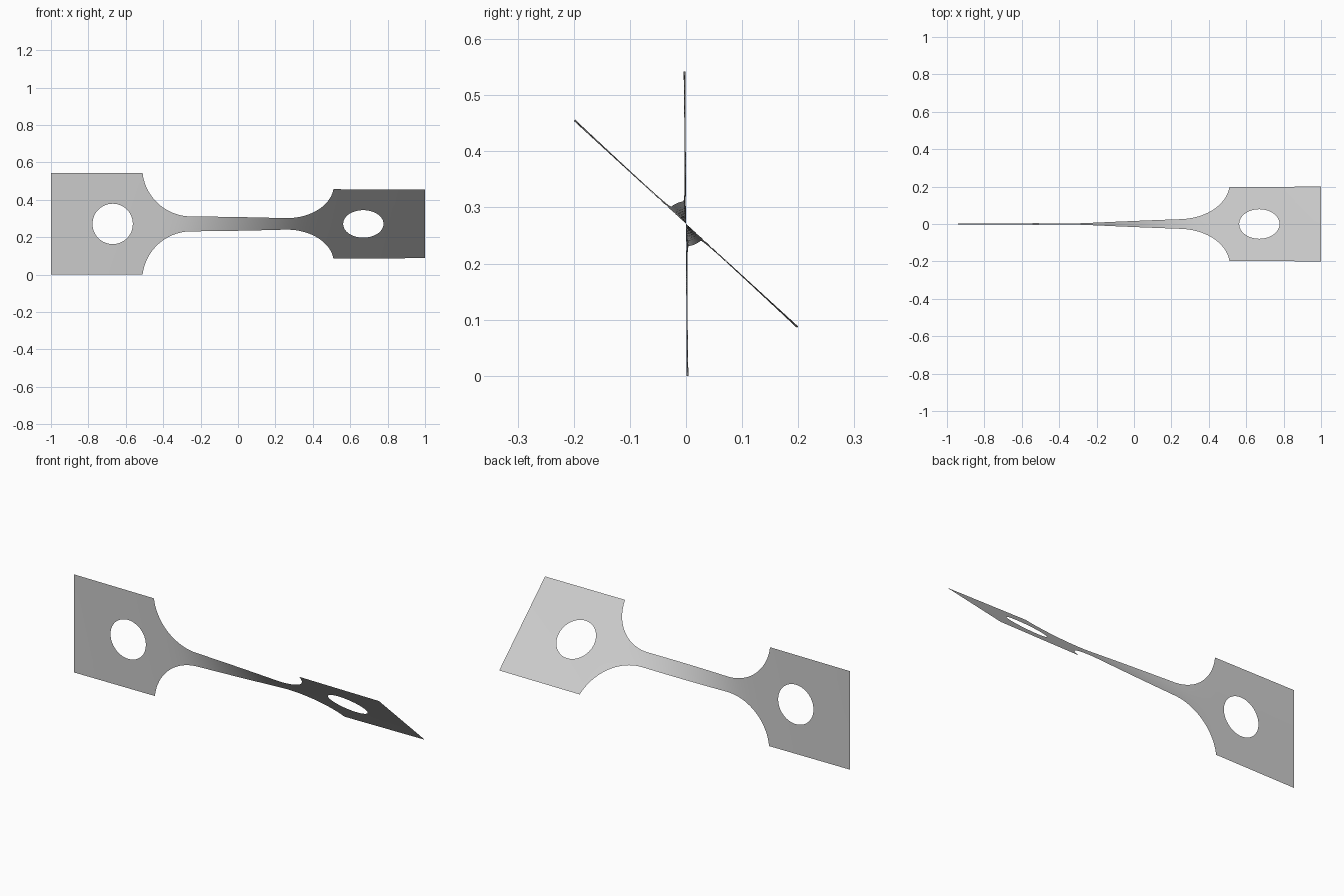
import bpy, bmesh, math
from mathutils import Vector

HALF_W, NECK_W = 0.271, 0.040       # half widths of grip and neck
GRIP_X, NECK_X = 0.51, 0.25         # where the grip and the neck begin
FILLET_R = 0.262
HOLE_X, HOLE_R = 0.67, 0.108
SEG = 16                            # divisions across the sheet
START, TOTAL = math.radians(0.2), math.radians(47.3)

old = bpy.data.objects.get("Cube")
if old:
    bpy.data.objects.remove(old)


def half_width(x):
    d = abs(x)
    if d >= GRIP_X:
        return HALF_W
    if d <= NECK_X:
        return NECK_W
    return min(HALF_W, NECK_W + FILLET_R - math.sqrt(FILLET_R**2 - (d - NECK_X)**2))


# The narrow neck takes most of the twist
STEPS = 800
turns = [0.0]
for i in range(STEPS):
    turns.append(turns[-1] + half_width(-1 + 2 * (i + 0.5) / STEPS) ** -2)


def twist(x):
    f = min(max((x + 1) / 2, 0), 1) * STEPS
    i = min(int(f), STEPS - 1)
    value = turns[i] + (turns[i + 1] - turns[i]) * (f - i)
    return START + TOTAL * value / turns[-1]


def add_sheet(bm, rows, closed=False):
    """Join rows of flat (x, v) points with quads."""
    verts = [[bm.verts.new((x, 0, v)) for x, v in row] for row in rows]
    for a, b in zip(verts, verts[1:]):
        n = len(a)
        for i in range(n if closed else n - 1):
            j = (i + 1) % n
            bm.faces.new((a[i], a[j], b[j], b[i]))


bm = bmesh.new()

# Grips: rings blending from the round hole to the rectangular edge
corners = [Vector(c) for c in ((GRIP_X, -HALF_W), (1, -HALF_W), (1, HALF_W), (GRIP_X, HALF_W))]
outer = [corners[k].lerp(corners[(k + 1) % 4], i / SEG) for k in range(4) for i in range(SEG)]
centre = Vector((HOLE_X, 0))
inner = [centre + (p - centre).normalized() * HOLE_R for p in outer]
for side in (-1, 1):
    rings = []
    for k in range(7):
        rings.append([(side * p.x, p.y) for p in (a.lerp(b, k / 6) for a, b in zip(inner, outer))])
    add_sheet(bm, rings, closed=True)

# Neck and fillets: strips across the width, denser towards the grips
bend = math.asin((GRIP_X - NECK_X) / FILLET_R)
fillet = [NECK_X + FILLET_R * math.sin(bend * i / 20) for i in range(1, 21)]
neck = [-NECK_X + 2 * NECK_X * i / 40 for i in range(41)]
stations = [-x for x in reversed(fillet)] + neck + fillet
add_sheet(bm, [[(x, half_width(x) * (2 * i / SEG - 1)) for i in range(SEG + 1)] for x in stations])

bmesh.ops.remove_doubles(bm, verts=bm.verts, dist=0.0005)
bmesh.ops.recalc_face_normals(bm, faces=bm.faces)
bm.normal_update()
if sum(f.normal.y for f in bm.faces) > 0:
    bmesh.ops.reverse_faces(bm, faces=bm.faces)

# Twist the flat sheet about its long axis
for v in bm.verts:
    a, w = twist(v.co.x), v.co.z
    v.co.y = -w * math.sin(a)
    v.co.z = HALF_W + w * math.cos(a)

mesh = bpy.data.meshes.new("twisted_strip")
bm.to_mesh(mesh)
bm.free()
strip = bpy.data.objects.new("twisted_strip", mesh)
bpy.context.collection.objects.link(strip)

# Plain grey metal
grey = bpy.data.materials.new("light_grey")
grey.use_nodes = True
colour = (0.6, 0.6, 0.6, 1)
grey.diffuse_color = colour
grey.node_tree.nodes["Principled BSDF"].inputs["Base Color"].default_value = colour
mesh.materials.append(grey)

bpy.ops.object.select_all(action="DESELECT")
strip.select_set(True)
bpy.context.view_layer.objects.active = strip
bpy.ops.object.shade_smooth_by_angle()
